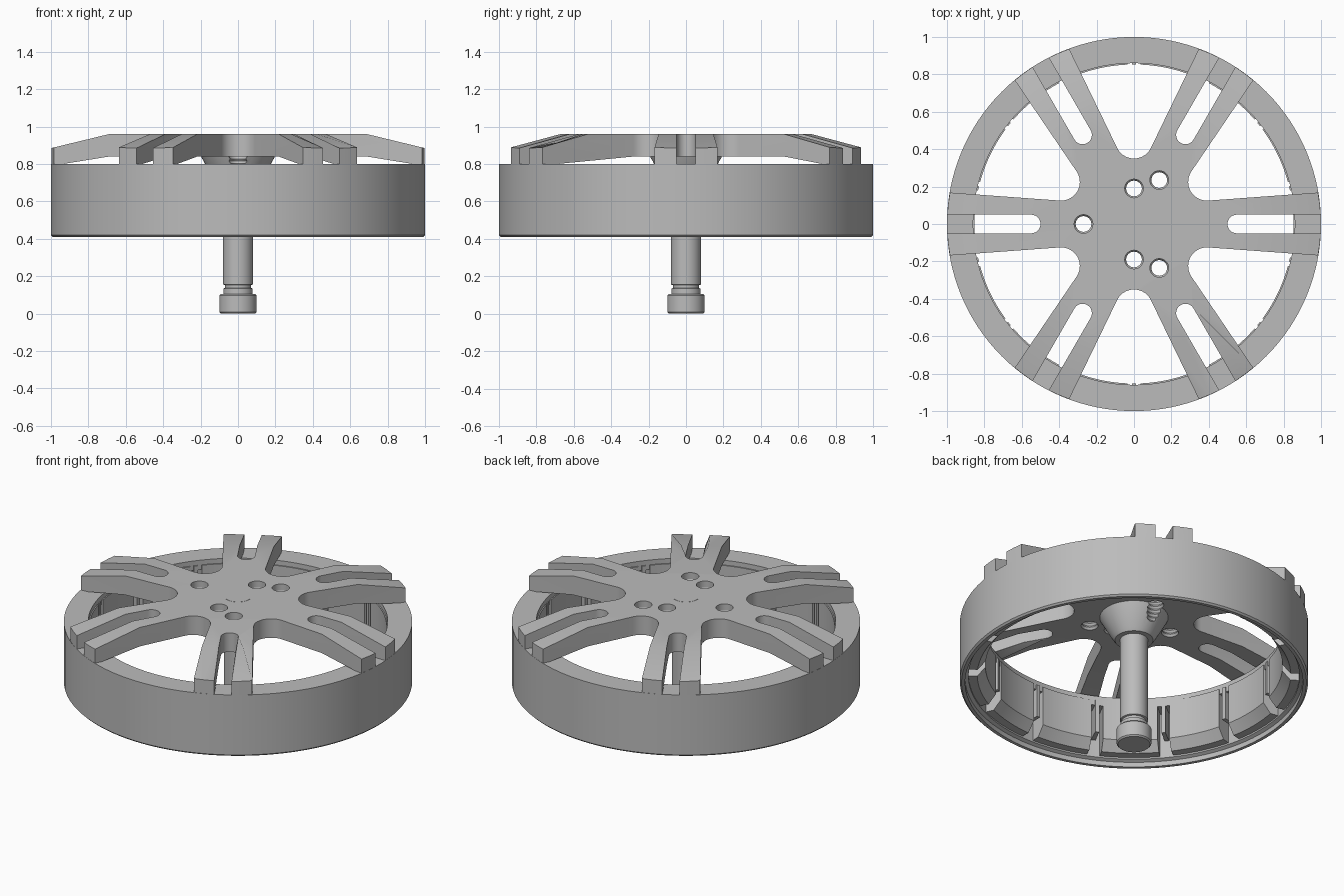
import bpy, bmesh
from math import sin, cos, pi, radians, tau
from mathutils import Vector, Matrix

if "Cube" in bpy.data.objects:
    bpy.data.objects.remove(bpy.data.objects["Cube"])

grey = bpy.data.materials.new("satin_grey")
grey.use_nodes = True
grey.diffuse_color = (0.5, 0.5, 0.5, 1)
grey.node_tree.nodes["Principled BSDF"].inputs["Base Color"].default_value = (0.5, 0.5, 0.5, 1)


def finish(bm, name, smooth=True):
    bmesh.ops.recalc_face_normals(bm, faces=bm.faces)
    mesh = bpy.data.meshes.new(name)
    bm.to_mesh(mesh)
    bm.free()
    mesh.materials.append(grey)
    obj = bpy.data.objects.new(name, mesh)
    bpy.context.collection.objects.link(obj)
    if smooth:
        shade(obj)
    return obj


def shade(obj):
    bpy.ops.object.select_all(action="DESELECT")
    obj.select_set(True)
    bpy.context.view_layer.objects.active = obj
    bpy.ops.object.shade_smooth_by_angle(angle=radians(30))


def lathe(bm, profile, steps=64, start=0, sweep=tau, centre=(0, 0)):
    """Sweep a closed (radius, z) profile about a vertical axis."""
    full = sweep == tau
    rings = []
    for i in range(steps if full else steps + 1):
        a = start + sweep * i / steps
        rings.append([bm.verts.new((centre[0] + r * cos(a), centre[1] + r * sin(a), z))
                      for r, z in profile])
    n = len(profile)
    for i in range(steps):
        p, q = rings[i], rings[(i + 1) % len(rings)]
        for j in range(n):
            k = (j + 1) % n
            if profile[j][0] or profile[k][0]:
                bm.faces.new((p[j], q[j], q[k], p[k]))
    if not full:
        bm.faces.new(rings[0])
        bm.faces.new(rings[-1])
    bmesh.ops.remove_doubles(bm, verts=bm.verts, dist=1e-5)


# Outer rim with a flange on top and an open underside
bm = bmesh.new()
lathe(bm, [(1, .42), (1, .8), (.86, .8), (.86, .74), (.95, .74), (.95, .45), (.97, .44),
           (.97, .41), (.99, .41)], 128)
finish(bm, "outer_rim")

# Curved blocks and slim ribs lining the inside of the rim
blocks = 14
pitch = tau / blocks
bm_block, bm_rib = bmesh.new(), bmesh.new()
for i in range(blocks):
    a = i * pitch
    lathe(bm_block, [(.853, .52), (.853, .77), (.96, .77), (.96, .46), (.90, .46)],
          8, a - pitch * .41, pitch * .82)
    lathe(bm_rib, [(.853, .56), (.853, .77), (.96, .77), (.96, .56)],
          2, a + pitch * .47, pitch * .06)
finish(bm_block, "inner_blocks")
finish(bm_rib, "inner_ribs")


# Six split spokes and hub as one plate
def arc(cx, cy, r, a0, a1, n):
    return [Vector((cx + r * cos(radians(a0 + (a1 - a0) * i / n)),
                    cy + r * sin(radians(a0 + (a1 - a0) * i / n)), 0)) for i in range(n + 1)]


fillet = Vector((.45 * cos(pi / 6), .45 * sin(pi / 6)))
section = [Vector((.984, -.168, 0)), Vector((.993, -.11, 0)), Vector((.998, -.05, 0))]
section += arc(.55, 0, .05, 270, 90, 12)
section += [Vector((.998, .05, 0)), Vector((.993, .11, 0)), Vector((.984, .168, 0))]
section += arc(fillet.x, fillet.y, .1, 274, 146, 14)

bm = bmesh.new()
outline = []
for i in range(6):
    turn = Matrix.Rotation(i * pi / 3, 4, "Z")
    outline += [bm.verts.new(turn @ p + Vector((0, 0, .84))) for p in section]
base = bm.faces.new(outline)
lifted = bmesh.ops.extrude_face_region(bm, geom=[base])["geom"]
bmesh.ops.translate(bm, vec=(0, 0, .12), verts=[g for g in lifted if isinstance(g, bmesh.types.BMVert)])
bmesh.ops.triangulate(bm, faces=[f for f in bm.faces if len(f.verts) > 4])

# Slope the outer part of each spoke down to the rim
CREASE = .69
for i in range(6):
    d = Vector((cos(i * pi / 3), sin(i * pi / 3), 0))
    bmesh.ops.bisect_plane(bm, geom=bm.verts[:] + bm.edges[:] + bm.faces[:],
                           plane_co=d * CREASE, plane_no=d, dist=1e-5)
    for v in bm.verts:
        t = (v.co.dot(d) - CREASE) / (1 - CREASE)
        if t > 0:
            v.co.z -= t * (.075 if v.co.z > .9 else .05)
bmesh.ops.dissolve_limit(bm, angle_limit=radians(.5), verts=bm.verts, edges=bm.edges)
plate = finish(bm, "spoke_plate", False)

# Tapered boss under the hub
bm = bmesh.new()
lathe(bm, [(0, .85), (.2, .85), (.195, .835), (.125, .71), (.11, .69), (0, .69)], 48)
boss = finish(bm, "hub_boss", False)

# Threaded bolt holes through plate and boss
thread = [(0, .6)]
for i in range(12):
    thread += [(.042, .62 + i * .026), (.05, .633 + i * .026)]
thread += [(.05, 1.1), (0, 1.1)]
for spot in [(0, .19), (0, -.19), (-.27, 0), (.135, .235), (.135, -.235)]:
    bm = bmesh.new()
    lathe(bm, thread, 24, centre=spot)
    cutter = finish(bm, "bolt_hole_cutter", False)
    cutter.hide_render = True
    for body in (plate, boss):
        mod = body.modifiers.new("bolt_hole", "BOOLEAN")
        mod.operation, mod.solver, mod.object = "DIFFERENCE", "EXACT", cutter
        bpy.context.view_layer.objects.active = body
        bpy.ops.object.modifier_apply(modifier=mod.name)
    bpy.data.objects.remove(cutter)
shade(plate)
shade(boss)

# Central shaft with retaining groove and end cap
bm = bmesh.new()
lathe(bm, [(0, .09), (.078, .09), (.078, .135), (.07, .137), (.07, .153), (.08, .156),
           (.08, .961), (0, .961)], 48)
finish(bm, "shaft")
bm = bmesh.new()
lathe(bm, [(0, 0), (.092, 0), (.1, .008), (.1, .097), (.092, .105), (0, .105)], 48)
finish(bm, "shaft_cap")
